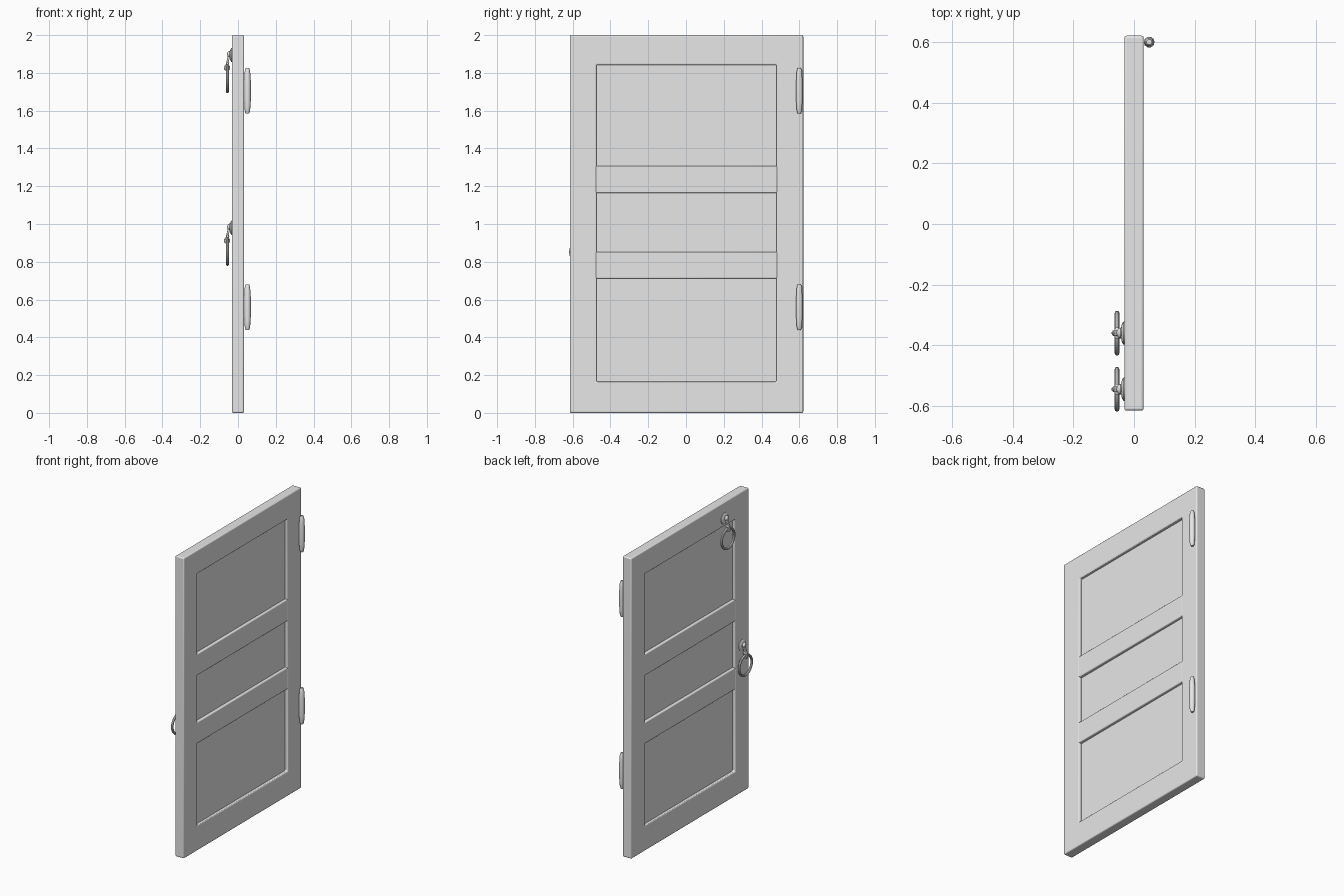
import bpy, bmesh, math
from mathutils import Matrix, Vector

cube = bpy.data.objects.get("Cube")
if cube:
    bpy.data.objects.remove(cube, do_unlink=True)

grey = bpy.data.materials.new("plain grey")
grey.use_nodes = True
colour = (0.8, 0.8, 0.8, 1)
grey.diffuse_color = colour
grey.node_tree.nodes["Principled BSDF"].inputs["Base Color"].default_value = colour


def finish(name, bm, bevel=0, smooth=True):
    """Turn a bmesh into a named object with the shared material."""
    bmesh.ops.recalc_face_normals(bm, faces=bm.faces)
    mesh = bpy.data.meshes.new(name)
    bm.to_mesh(mesh)
    bm.free()
    mesh.materials.append(grey)
    ob = bpy.data.objects.new(name, mesh)
    bpy.context.collection.objects.link(ob)
    if bevel:
        mod = ob.modifiers.new("rounded edges", "BEVEL")
        mod.width = bevel
        mod.segments = 3
        mod.limit_method = "ANGLE"
    if smooth:
        bpy.ops.object.select_all(action="DESELECT")
        ob.select_set(True)
        bpy.context.view_layer.objects.active = ob
        bpy.ops.object.shade_smooth_by_angle(angle=math.radians(40))
    return ob


def box(name, low, high, bevel=0):
    low, high = Vector(low), Vector(high)
    bm = bmesh.new()
    bmesh.ops.create_cube(bm, size=1)
    for v in bm.verts:
        v.co = (low + high) / 2 + v.co * (high - low)
    return finish(name, bm, bevel)


def lathe(name, profile, centre, axis="Z", sides=16, smooth=True):
    """Revolve (radius, height) points about an axis through centre."""
    bm = bmesh.new()
    rings = []
    for r, h in profile:
        ring = []
        for i in range(sides):
            a = math.tau * i / sides
            ring.append(bm.verts.new((r * math.cos(a), r * math.sin(a), h)))
        rings.append(ring)
    for a, b in zip(rings, rings[1:]):
        for i in range(sides):
            j = (i + 1) % sides
            bm.faces.new((a[i], a[j], b[j], b[i]))
    bm.faces.new(rings[0])
    bm.faces.new(rings[-1])
    if axis != "Z":
        turn = math.radians(-90)
        bm.transform(Matrix.Rotation(turn, 4, "Y" if axis == "-X" else "X"))
    bm.transform(Matrix.Translation(centre))
    return finish(name, bm, smooth=smooth)


def torus(name, centre, major, minor, normal="X", sides=28, tube=8):
    bm = bmesh.new()
    grid = []
    for i in range(sides):
        a = math.tau * i / sides
        row = []
        for j in range(tube):
            b = math.tau * j / tube
            r, d = major + minor * math.cos(b), minor * math.sin(b)
            u, w = r * math.cos(a), r * math.sin(a)
            row.append(bm.verts.new((d, u, w) if normal == "X" else (u, d, w)))
        grid.append(row)
    for i in range(sides):
        for j in range(tube):
            p, q = grid[i], grid[(i + 1) % sides]
            k = (j + 1) % tube
            bm.faces.new((p[j], q[j], q[k], p[k]))
    bm.transform(Matrix.Translation(centre))
    return finish(name, bm)


# Mitred outer frame
HALF = 0.032
Y0, Y1 = -0.615, 0.621
IN0, IN1, LOW, TOP = -0.474, 0.479, 0.165, 1.842
outer = [(Y0, 0), (Y1, 0), (Y1, 2), (Y0, 2)]
inner = [(IN0, LOW), (IN1, LOW), (IN1, TOP), (IN0, TOP)]
bm = bmesh.new()
loops = [[bm.verts.new((x, y, z)) for y, z in path]
         for x, path in ((HALF, outer), (HALF, inner), (-HALF, inner), (-HALF, outer))]
for a, b in zip(loops, loops[1:] + loops[:1]):
    for i in range(4):
        j = (i + 1) % 4
        bm.faces.new((a[i], a[j], b[j], b[i]))
finish("door_frame", bm, 0.007)

# Recessed panel and the two cross rails
box("door_panel", (-0.011, IN0 - 0.02, LOW - 0.02), (0.011, IN1 + 0.02, TOP + 0.02))
for name, z0, z1 in (("upper_rail", 1.164, 1.307), ("lower_rail", 0.711, 0.853)):
    box(name, (-0.03, IN0 - 0.005, z0), (0.03, IN1 + 0.005, z1), 0.006)

# Hinge barrels with tapered ends
barrel = [(0.009, -0.12), (0.014, -0.108), (0.016, -0.075), (0.018, -0.05)]
barrel += [(r, -h) for r, h in reversed(barrel)]
for name, z in (("upper_hinge", 1.705), ("lower_hinge", 0.56)):
    lathe(name, barrel, (0.05, 0.6, z), sides=10)

# Ring pulls: rosette, boss, sloping strap, knuckle pin and hanging ring
for name, y, z in (("upper_pull", -0.36, 1.895), ("lower_pull", -0.545, 0.98)):
    lathe(name + "_rosette", [(0.038, 0), (0.038, 0.004), (0.03, 0.009), (0.015, 0.012)],
          (-0.031, y, z), "-X")
    lathe(name + "_boss", [(0.014, 0), (0.018, 0.008), (0.014, 0.016), (0.005, 0.02)],
          (-0.037, y, z + 0.004), "-X", 12)
    strap = box(name + "_strap", (-0.006, -0.009, -0.045), (0.006, 0.009, 0.045), 0.003)
    strap.location = (-0.055, y, z - 0.035)
    strap.rotation_euler.y = math.radians(14)
    torus(name + "_eye", (-0.058, y, z - 0.068), 0.012, 0.005, "Y", 16)
    lathe(name + "_pin", [(0.006, -0.018), (0.009, -0.012), (0.009, 0.012), (0.006, 0.018)],
          (-0.055, y, z - 0.045), "Y", 10)
    torus(name + "_ring", (-0.056, y, z - 0.128), 0.066, 0.008)
